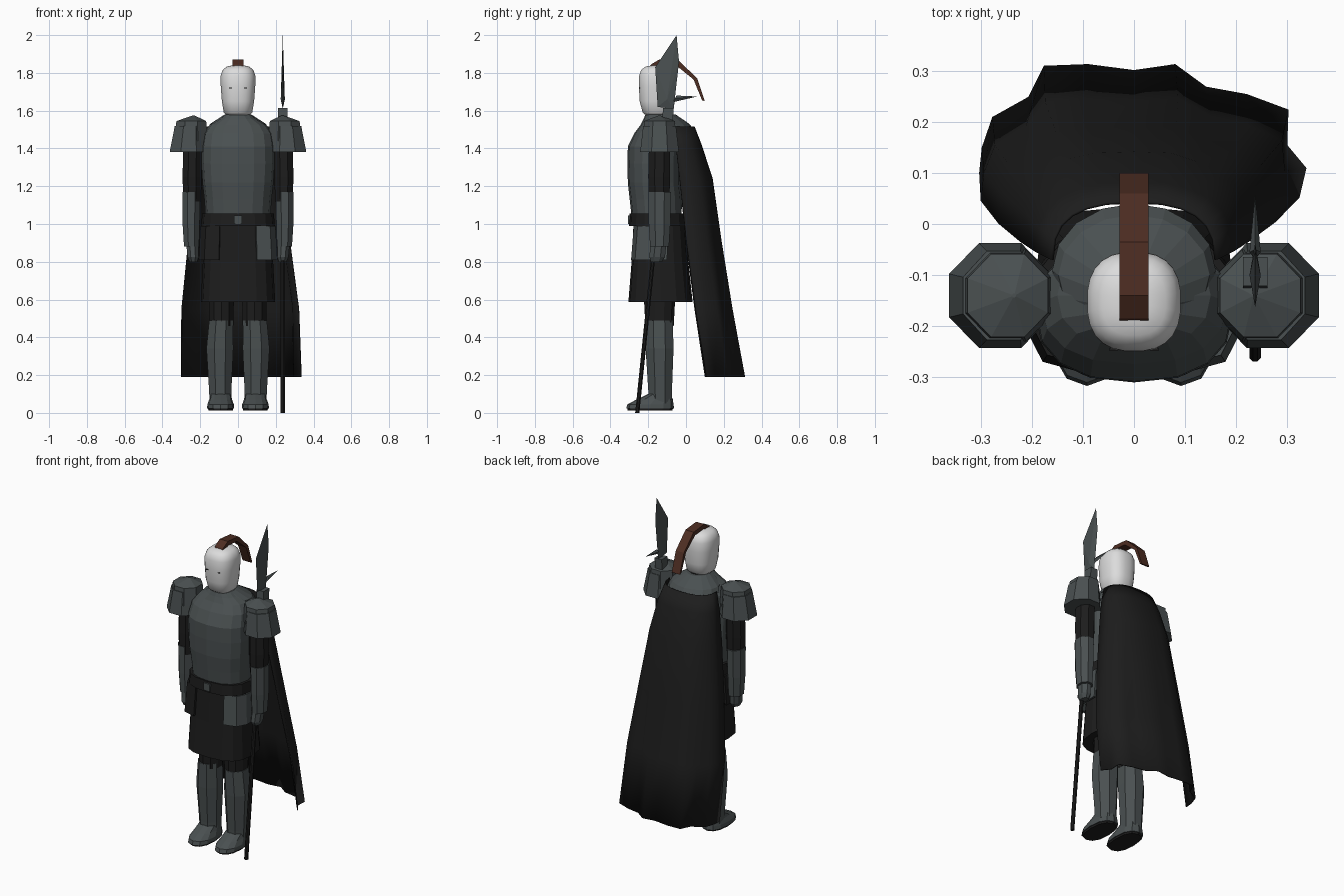
import bpy, bmesh, math
from mathutils import Vector

if "Cube" in bpy.data.objects:
    bpy.data.objects.remove(bpy.data.objects["Cube"])


def material(name, r, g, b):
    m = bpy.data.materials.new(name)
    m.diffuse_color = (r, g, b, 1)
    m.use_nodes = True
    m.node_tree.nodes["Principled BSDF"].inputs["Base Color"].default_value = m.diffuse_color
    return m


STEEL = material("steel grey", 0.068, 0.080, 0.082)
BLACK = material("black cloth", 0.012, 0.012, 0.012)
WHITE = material("white mask", 0.72, 0.72, 0.72)
BROWN = material("brown crest", 0.075, 0.026, 0.016)


def build(name, verts, faces, mat, smooth=False, fix=True):
    me = bpy.data.meshes.new(name)
    me.from_pydata(verts, [], faces)
    if fix:
        bm = bmesh.new()
        bm.from_mesh(me)
        bmesh.ops.recalc_face_normals(bm, faces=bm.faces)
        bm.to_mesh(me)
        bm.free()
    me.materials.append(mat)
    ob = bpy.data.objects.new(name, me)
    bpy.context.collection.objects.link(ob)
    if smooth:
        for p in me.polygons:
            p.use_smooth = True
    return ob


def loft(name, rings, mat, n=8, power=1.0, turn=0.5, smooth=False):
    """Closed body through rings (cx, cy, z, rx, ry); power < 1 squares the section."""
    def sp(v):
        return math.copysign(abs(v) ** power, v)
    verts, faces = [], []
    for cx, cy, z, rx, ry in rings:
        for i in range(n):
            a = 2 * math.pi * (i + turn) / n
            verts.append((cx + rx * sp(math.cos(a)), cy + ry * sp(math.sin(a)), z))
    for k in range(len(rings) - 1):
        for i in range(n):
            j = (i + 1) % n
            faces.append((k * n + i, k * n + j, k * n + n + j, k * n + n + i))
    faces += [tuple(range(n))[::-1], tuple(range(len(verts) - n, len(verts)))]
    return build(name, verts, faces, mat, smooth)


def slab(name, outline, x, t, mat):
    """Plate in the y-z plane with thickness 2t about x."""
    n = len(outline)
    verts = [(x + s * t, y, z) for s in (-1, 1) for y, z in outline]
    faces = [tuple(range(n)), tuple(range(n, 2 * n))]
    faces += [(i, (i + 1) % n, n + (i + 1) % n, n + i) for i in range(n)]
    return build(name, verts, faces, mat)


def box(name, x0, x1, y0, y1, z0, z1, mat):
    return slab(name, [(y0, z0), (y1, z0), (y1, z1), (y0, z1)], (x0 + x1) / 2, (x1 - x0) / 2, mat)


# Head and neck
loft("head", [(0, -.15, 1.575, .060, .062), (0, -.15, 1.59, .076, .080), (0, -.152, 1.65, .086, .094),
              (0, -.152, 1.73, .092, .098), (0, -.152, 1.785, .092, .097), (0, -.152, 1.815, .082, .086),
              (0, -.152, 1.832, .062, .066), (0, -.152, 1.84, .03, .03)],
     WHITE, 24, .8, smooth=True)
loft("neck", [(0, -.14, 1.52, .07, .075), (0, -.14, 1.59, .06, .065)], BLACK, 12)
for s in (-1, 1):
    box("eye_slit", s * .04 - .008, s * .04 + .008, -.249, -.243, 1.718, 1.722, BLACK)

# Crest: strip swept along a curve over the head
path = [(-.2, 1.815), (-.185, 1.845), (-.14, 1.872), (-.035, 1.862), (.06, 1.77), (.1, 1.65)]
path_in = [(-.185, 1.81), (-.175, 1.825), (-.135, 1.845), (-.05, 1.838), (.04, 1.765), (.085, 1.655)]
k = len(path)
cv = [(x, y, z) for y, z in path for x in (-.028, .028)] + [(x, y, z) for y, z in path_in for x in (-.028, .028)]
cf = []
for i in range(k - 1):
    a, b = 2 * i, 2 * k + 2 * i
    cf += [(a, a + 1, a + 3, a + 2), (b, b + 1, b + 3, b + 2), (a, a + 2, b + 2, b), (a + 1, a + 3, b + 3, b + 1)]
cf += [(0, 1, 2 * k + 1, 2 * k), (2 * k - 2, 2 * k - 1, 4 * k - 1, 4 * k - 2)]
build("crest", cv, cf, BROWN)

# Breastplate, belt, skirt
loft("breastplate", [(0, -.155, 1.03, .172, .132), (0, -.16, 1.13, .178, .138), (0, -.17, 1.22, .188, .138),
                     (0, -.17, 1.32, .194, .140), (0, -.168, 1.41, .192, .140), (0, -.152, 1.48, .182, .122),
                     (0, -.14, 1.525, .15, .10), (0, -.14, 1.555, .10, .085), (0, -.14, 1.58, .068, .075)],
     STEEL, 16, .85, 0)
loft("belt", [(0, -.15, .99, .195, .152), (0, -.15, 1.055, .19, .148)], BLACK, 16, .8, 0)
box("buckle", -.021, .021, -.308, -.29, 1.0, 1.045, STEEL)
loft("skirt", [(0, -.135, .588, .197, .170), (0, -.138, .80, .186, .150), (0, -.14, 1.0, .172, .138)],
     BLACK, 16, .72, 0)


def tasset(name, s, mat):
    """Hip plate wrapped around one front corner of the skirt."""
    foot = [(.10, -.285), (.175, -.265), (.203, -.21), (.203, -.10)]
    v = [(s * x * f, y * f, z) for z, f in ((.81, 1), (.99, .95)) for x, y in foot]
    ob = build(name, v, [(i, i + 1, i + 5, i + 4) for i in range(3)], mat)
    m = ob.modifiers.new("thickness", 'SOLIDIFY')
    m.thickness, m.offset = .012, 0


tasset("hip_plate_right", 1, STEEL)
tasset("hip_plate_left", -1, BLACK)

# Limbs, built once for each side
for s in (-1, 1):
    side = "right" if s > 0 else "left"
    loft("pauldron_cap_" + side, [(s * .25, -.14, 1.44, .100, .097), (s * .247, -.14, 1.545, .085, .088),
                                  (s * .235, -.14, 1.575, .004, .004)], STEEL, 8)
    loft("pauldron_skirt_" + side, [(s * .262, -.14, 1.38, .108, .111), (s * .255, -.14, 1.52, .086, .094)],
         STEEL, 8)
    loft("upper_arm_" + side, [(s * .243, -.142, 1.12, .05, .058), (s * .243, -.142, 1.25, .055, .063),
                               (s * .24, -.14, 1.45, .052, .06)], BLACK, 8)
    loft("bracer_" + side, [(s * .246, -.14, .88, .043, .054), (s * .248, -.14, 1.0, .049, .062),
                            (s * .248, -.14, 1.17, .051, .066)], STEEL, 8)
    loft("hand_" + side, [(s * .236, -.155, .80, .022, .03), (s * .238, -.153, .825, .032, .045),
                          (s * .242, -.146, .89, .034, .045)], STEEL, 8)
    loft("thigh_" + side, [(s * .087, -.14, .46, .065, .075), (s * .087, -.14, .65, .07, .085)], BLACK, 10)
    loft("greave_" + side, [(s * .093, -.137, .05, .062, .066), (s * .094, -.137, .12, .064, .068),
                            (s * .096, -.14, .34, .077, .080), (s * .09, -.143, .49, .068, .079)], STEEL, 8)
    # Boot: low rounded foot with a dark sole
    loft("boot_" + side, [(s * .092, -.19, .022, .072, .127), (s * .092, -.188, .045, .070, .122),
                          (s * .092, -.165, .072, .060, .095), (s * .092, -.14, .1, .056, .06)],
         STEEL, 12, .85, 0)
    loft("sole_" + side, [(s * .092, -.19, .012, .064, .118), (s * .092, -.19, .024, .067, .121)],
         BLACK, 12, .85, 0)

# Collar between neck and cape
loft("collar", [(0, -.09, 1.50, .16, .13), (0, -.1, 1.53, .148, .118), (0, -.13, 1.58, .07, .075)], STEEL, 16, 1, 0)

# Cape: U-shaped rows that widen down to a ragged hem
hem = [(-.30, .10), (-.295, .15), (-.275, .21), (-.205, .25), (-.175, .312), (-.09, .315), (0, .303),
       (.08, .315), (.14, .27), (.22, .255), (.30, .225), (.297, .155), (.335, .108)]
rows = [(1.515, .16, -.07, .043, 0), (1.42, .19, -.055, .08, .05), (1.24, .22, -.035, .14, .15),
        (.90, .262, .0, .19, .4), (.55, .297, .045, .245, .7), (.19, .3, .1, .31, 1)]
n = len(hem)
verts = []
for z, w, y_end, y_back, rag in rows:
    for i, (hx, hy) in enumerate(hem):
        a = math.pi * (1 - i / (n - 1))
        x = w * math.copysign(abs(math.cos(a)) ** .8, math.cos(a))
        y = y_end + (y_back - y_end) * math.sin(a) ** .75 if 0 < i < n - 1 else y_end
        tx, ty = hx * w / .3, y_end + (hy - .1) / .215 * (y_back - y_end)
        verts.append((x + (tx - x) * rag, y + (ty - y) * rag, z))
faces = [(r * n + i, r * n + i + 1, r * n + n + i + 1, r * n + n + i)
         for r in range(len(rows) - 1) for i in range(n - 1)]
cape = build("cape", verts, faces, BLACK, smooth=True)
m = cape.modifiers.new("thickness", 'SOLIDIFY')
m.thickness, m.offset = .006, 0

# Polearm: leaning shaft, socket, blade and rear spike
X = .237
loft("shaft", [(X, -.258, 0, .012, .012), (X, -.095, 1.6, .012, .012)], BLACK, 8)
loft("blade_socket", [(X, -.098, 1.55, .034, .04), (X, -.093, 1.615, .034, .04)], STEEL, 4)


def blade(name, outline, centre, t):
    """Flat diamond-section plate: an outline with a raised centre on both sides."""
    n = len(outline)
    v = [(X, y, z) for y, z in outline] + [(X + s * t, *centre) for s in (-1, 1)]
    build(name, v, [(i, (i + 1) % n, n + j) for i in range(n) for j in (0, 1)], STEEL)


blade("blade", [(-.15, 1.62), (-.163, 1.83), (-.05, 2.0), (-.037, 1.86), (-.065, 1.61)], (-.1, 1.66), .011)
blade("spike", [(-.07, 1.645), (.06, 1.675), (-.05, 1.68)], (-.055, 1.665), .011)
